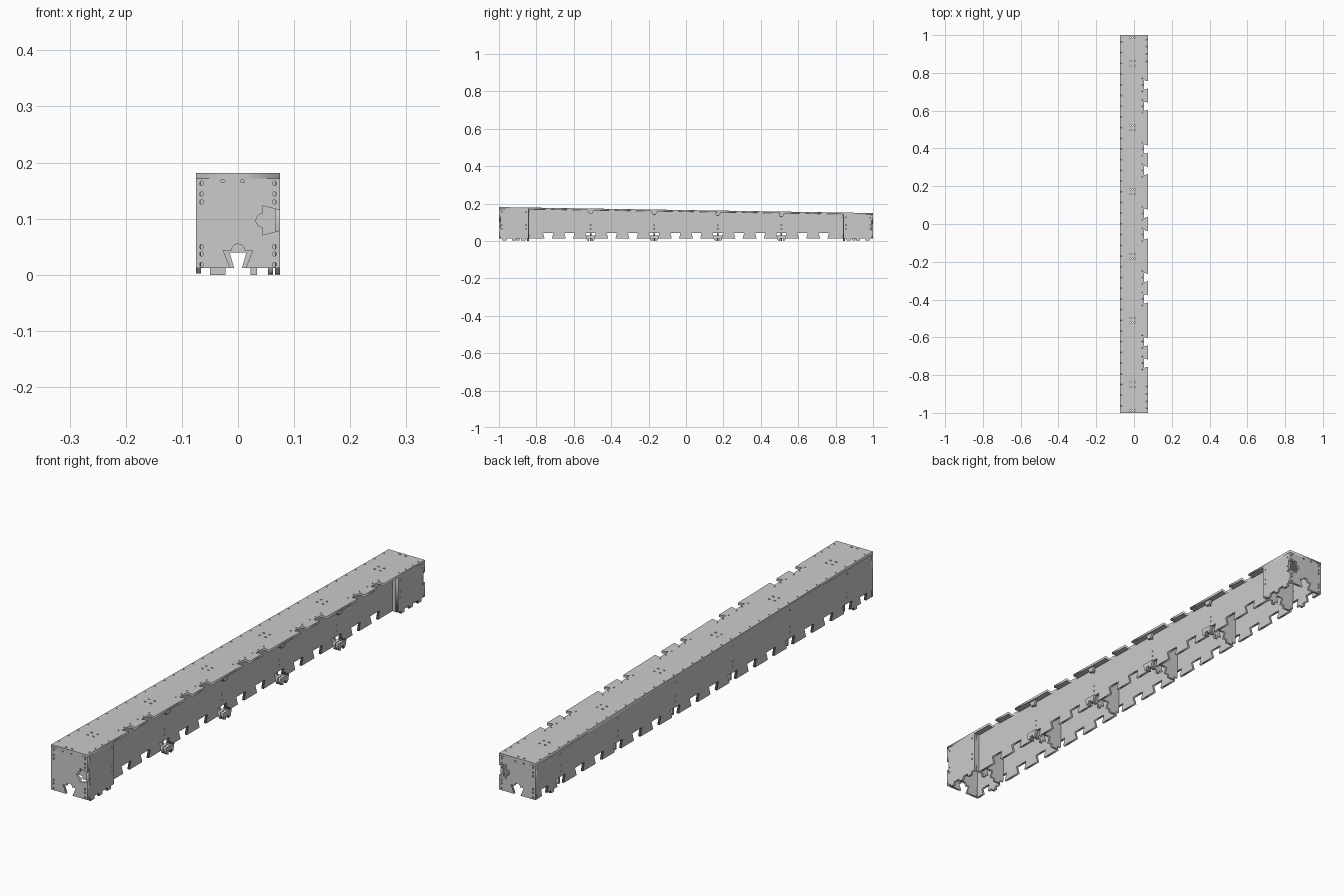
import bpy, bmesh, math
from mathutils import Matrix, Vector

if "Cube" in bpy.data.objects:
    bpy.data.objects.remove(bpy.data.objects["Cube"])

T = 0.009            # sheet thickness
HX = 0.075           # half width
PITCH = 0.34 / 3
RIBS = [-0.51, -0.17, 0.17, 0.51]


def top_z(y):
    return 0.165 - 0.016 * y


def cut(c, base, inner, w_out, w_in):
    """Dovetail notch (or foot) along an edge running in +u."""
    return [(c - w_out / 2, base), (c - w_in / 2, inner),
            (c + w_in / 2, inner), (c + w_out / 2, base)]


def dot(u, v, ru=0.003, rv=None):
    rv = rv or ru
    return [(u + ru * math.cos(i * math.tau / 8), v + rv * math.sin(i * math.tau / 8))
            for i in range(8)]


def plate(name, outline, holes, origin, u, v, n):
    """Flat sheet with holes: 2D filled curve turned into a mesh."""
    cu = bpy.data.curves.new(name, 'CURVE')
    cu.dimensions = '2D'
    cu.fill_mode = 'BOTH'
    cu.extrude = T / 2
    for pts in [outline] + holes:
        s = cu.splines.new('POLY')
        s.points.add(len(pts) - 1)
        for p, (a, b) in zip(s.points, pts):
            p.co = (a, b, 0, 1)
        s.use_cyclic_u = True
    tmp = bpy.data.objects.new(name + "_tmp", cu)
    bpy.context.collection.objects.link(tmp)
    deps = bpy.context.evaluated_depsgraph_get()
    me = bpy.data.meshes.new_from_object(tmp.evaluated_get(deps))
    bpy.data.objects.remove(tmp)
    m = Matrix((u, v, n)).transposed().to_4x4()
    m.translation = Vector(origin)
    me.transform(m)
    bm = bmesh.new()
    bm.from_mesh(me)
    bmesh.ops.remove_doubles(bm, verts=bm.verts, dist=1e-5)
    bmesh.ops.recalc_face_normals(bm, faces=bm.faces)
    bm.to_mesh(me)
    bm.free()
    me.name = name
    ob = bpy.data.objects.new(name, me)
    bpy.context.collection.objects.link(ob)
    return ob


X, Y, Z = (1, 0, 0), (0, 1, 0), (0, 0, 1)


def wall(name, x, y0, y1, features, hole_ys):
    """Lengthwise wall with a shaped bottom edge and sloping top."""
    base = 0.012
    pts = [(y0, base)]
    for c, inner, wo, wi in sorted(features):
        pts += cut(c, base, inner, wo, wi)
    pts += [(y1, base), (y1, top_z(y1) - T), (y0, top_z(y0) - T)]
    holes = [dot(y, z) for y in hole_ys for z in (0.065, 0.085, top_z(y) - 0.025)]
    plate(name, pts, holes, (x, 0, 0), Y, Z, X)


# Side walls with dovetail sockets along the bottom
sockets = [((k + 0.5) * PITCH, 0.043, 0.038, 0.056) for k in range(-8, 8)]
ends = [(s * 0.945, 0.038, 0.03, 0.042) for s in (-1, 1)]
feet = [(s * 0.898, 0.002, 0.018, 0.018) for s in (-1, 1)]
wall("left_wall", -HX + T / 2, -1 + T, 1 - T, sockets + ends + feet,
     RIBS + [-0.85, 0.85])
wall("right_wall", 0.048, -0.84, 0.84, sockets[1:-1], RIBS)
for s, nm in ((-1, "front"), (1, "back")):
    a, b = sorted((s * 0.841, s * (1 - T)))
    tabs = [(s * c, 0.001, 0.022, 0.022) for c in (0.97, 0.92, 0.87)]
    wall(nm + "_right_end_panel", HX - T / 2, a, b, tabs,
         [s * 0.855, s * 0.985])

# Sloping lid with sockets along its right edge
lid = [(-HX, 1), (-HX, -1), (HX, -1)]
slots = [(k + 0.5) * PITCH for k in range(-7, 7) if (k + 0.5) % 3 != 1.5]
for c in slots:
    lid += [(b, a) for a, b in cut(c, HX, 0.052, 0.038, 0.05)]
lid.append((HX, 1))
holes = [dot(-HX + 0.008, -0.963 + i * PITCH / 2, 0.0028) for i in range(35)]
holes += [dot(0.044, c + d, 0.0028) for c in slots for d in (-0.034, 0, 0.034)]
holes += [dot(0.066, s * y, 0.0028) for s in (-1, 1) for y in (0.86, 0.90, 0.94, 0.975)]
for y in RIBS + [-0.85, 0.85]:
    holes += [dot(sx * 0.012 - 0.008, y + sy * 0.012, 0.005, 0.003)
              for sx in (-1, 1) for sy in (-1, 1)]
holes += [dot(sx * 0.012 - 0.008, s * 0.988, 0.005, 0.003) for s in (-1, 1) for sx in (-1, 1)]
plate("sloping_lid", lid, holes, (0, 0, 0.165 - T / 2), X, (0, 1, -0.016), Z)


def arch(c, r, z, turn=0):
    """Half-circle of points, used as the cable relief of a socket."""
    return [(c[0] + r * math.cos(a), c[1] + r * math.sin(a))
            for a in [turn + math.pi * (1 - i / 8) for i in range(9)]]


# Front and back end plates with bottom and side sockets
for s, nm in ((-1, "front"), (1, "back")):
    h = top_z(s) - T
    zc = 0.097 if s < 0 else 0.085
    bottom = cut(0, 0.012, 0.043, 0.028, 0.052)
    bottom = bottom[:2] + arch((0, 0.043), 0.012, 0) + bottom[2:]
    side = [(HX, zc - 0.018), (0.044, zc - 0.026)]
    side += [(0.044 - 0.012 * math.sin(i * math.pi / 8),
              zc - 0.012 * math.cos(i * math.pi / 8)) for i in range(9)]
    side += [(0.044, zc + 0.026), (HX, zc + 0.018)]
    pts = [(-HX, 0.012)] + bottom + [(HX, 0.012)] + side + [(HX, h), (-HX, h)]
    hs = [dot(sx * 0.065, z, 0.003, 0.0045) for sx in (-1, 1)
          for z in (0.018, 0.037, 0.05, h - 0.042, h - 0.028, h - 0.009)]
    hs += [dot(x, h - 0.005, 0.004, 0.0025) for x in (-0.027, 0.008)]
    plate(nm + "_end_plate", pts, hs, (0, s * (1 - T / 2), 0), X, Z, (0, -1, 0))

# Cross ribs, two at the end boxes and four inside
for i, y in enumerate([-0.845] + RIBS + [0.845]):
    outer = abs(y) > 0.8
    xr = HX - T if outer else 0.044
    h = top_z(y) - T
    pts = [(-HX + T, 0.012)] + cut(-0.036, 0.012, 0.0, 0.028, 0.028)
    pts += cut(0, 0.012, 0.04, 0.014, 0.03)
    pts += cut(0.028, 0.012, 0.0, 0.012, 0.012)
    pts += [(xr, 0.012), (xr, h), (-HX + T, h)]
    plate(f"cross_rib_{i + 1}", pts, [], (0, y, 0), X, Z, (0, -1, 0))

# Dovetail keys standing out of the right wall at each inner rib
for i, y in enumerate(RIBS):
    key = [(-0.02, 0.004), (-0.008, 0.0), (-0.008, 0.012), (0.008, 0.012),
           (0.008, 0.0), (0.02, 0.004), (0.026, 0.03), (-0.026, 0.03)]
    for x in (0.058, 0.0705):
        plate(f"lower_key_{i + 1}", key, [], (x, y, 0), Y, Z, X)
    plate(f"lower_key_web_{i + 1}", [(0.044, 0.013), (HX, 0.013), (HX, 0.029), (0.044, 0.029)],
          [], (0, y, 0), X, Z, (0, -1, 0))
    z = top_z(y) - T
    plate(f"upper_key_{i + 1}", [(-0.016, z), (0.016, z), (0.009, z - 0.018), (-0.009, z - 0.018)],
          [], (0.064, y, 0), Y, Z, X)
    plate(f"upper_key_web_{i + 1}", [(0.052, z - 0.016), (0.06, z - 0.016), (0.06, z), (0.052, z)],
          [], (0, y, 0), X, Z, (0, -1, 0))
